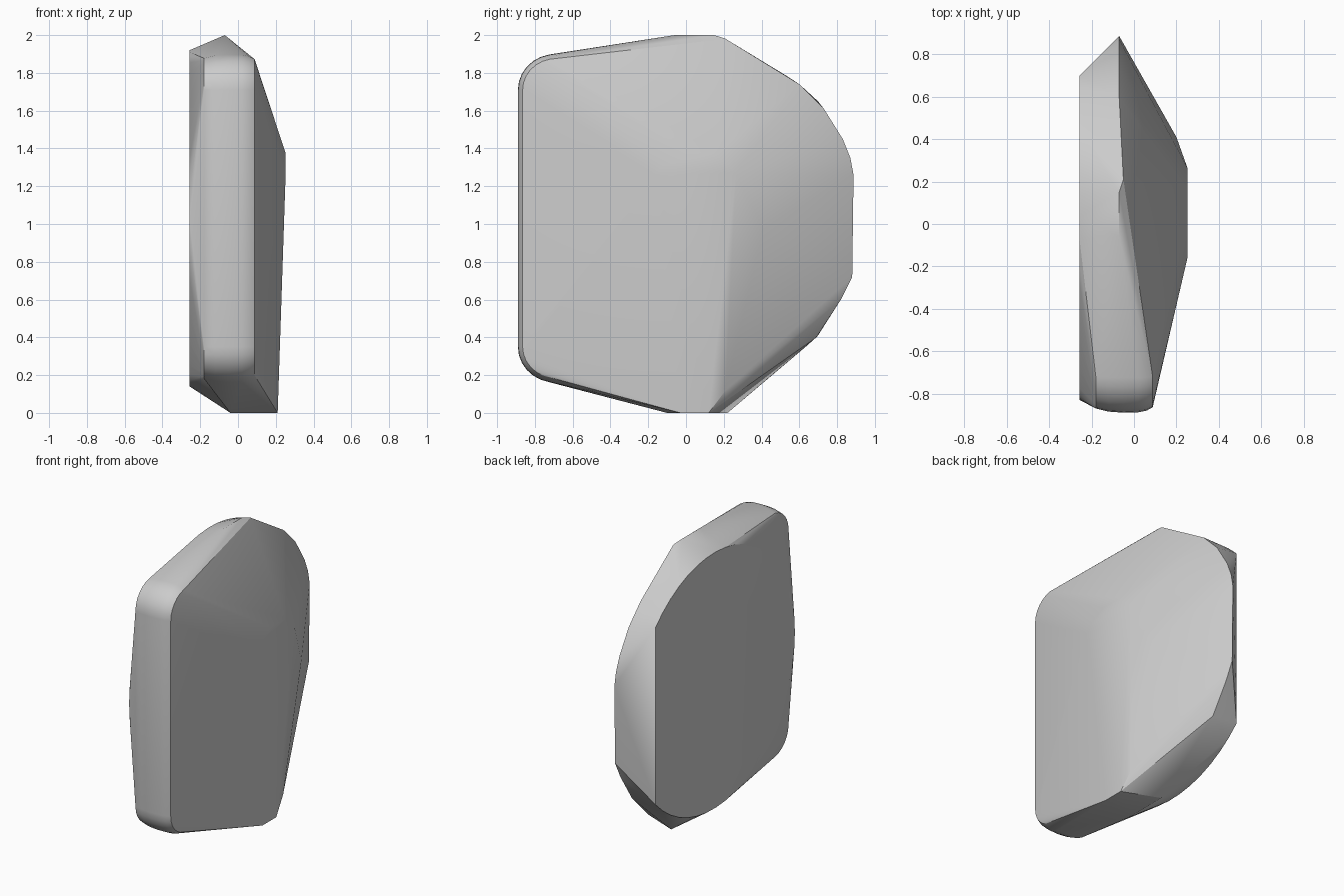
import bpy, bmesh, math

if "Cube" in bpy.data.objects:
    bpy.data.objects.remove(bpy.data.objects["Cube"])

pts = []

# Flat left face: a disc with its back sliced off
cy, cz, r, cut = 0.06, 1.03, 0.89, 0.70
a0 = math.acos((cut - cy) / r)
N = 40
for i in range(N + 1):
    a = a0 + (2 * math.pi - 2 * a0) * i / N
    pts.append((-0.257, cy + r * math.cos(a), cz + r * math.sin(a)))

# Front edge: bulged strip with rounded top and bottom corners
for x, inset in ((-0.18, 0.02), (-0.12, 0.005), (-0.05, 0), (0.02, 0.002), (0.06, 0.01), (0.088, 0.025)):
    for i in range(7):
        a = math.radians(80) * i / 6
        y = -0.69 - (0.20 - inset) * math.cos(a)
        pts.append((x, y, 1.71 + (0.19 - inset) * math.sin(a)))
        pts.append((x, y, 0.35 - (0.19 - inset) * math.sin(a)))

# Top ridge
pts += [(-0.07, -0.06, 2.0), (-0.07, 0.15, 2.0), (-0.05, 0.21, 1.98)]

# Back edge
pts += [(-0.07, y, z) for y, z in (
    (0.60, 1.74), (0.73, 1.61), (0.83, 1.45), (0.87, 1.35), (0.887, 1.26),
    (0.88, 0.72), (0.82, 0.60), (0.69, 0.40))]

# Raised crown on the right face
pts += [(0.252, y, z) for y, z in (
    (-0.16, 1.26), (-0.12, 1.31), (0.0, 1.375), (0.16, 1.375), (0.265, 1.27))]
pts.append((0.20, 0.41, 0.97))

# Foot
pts += [(0.21, -0.03, 0), (0.21, 0.12, 0), (0.20, 0.21, 0.12),
        (-0.04, 0.22, 0), (-0.04, -0.10, 0)]

# Wrap everything in one convex faceted block
bm = bmesh.new()
for p in pts:
    bm.verts.new(p)
res = bmesh.ops.convex_hull(bm, input=bm.verts[:])
loose = [v for v in bm.verts if not v.link_faces]
bmesh.ops.delete(bm, geom=loose, context='VERTS')
bmesh.ops.dissolve_limit(bm, angle_limit=math.radians(0.5), verts=bm.verts[:], edges=bm.edges[:])
bmesh.ops.recalc_face_normals(bm, faces=bm.faces[:])
mesh = bpy.data.meshes.new("faceted_stone")
bm.to_mesh(mesh)
bm.free()
stone = bpy.data.objects.new("faceted_stone", mesh)
bpy.context.collection.objects.link(stone)
bpy.context.view_layer.objects.active = stone
stone.select_set(True)
bpy.ops.object.shade_smooth_by_angle(angle=math.radians(20))
